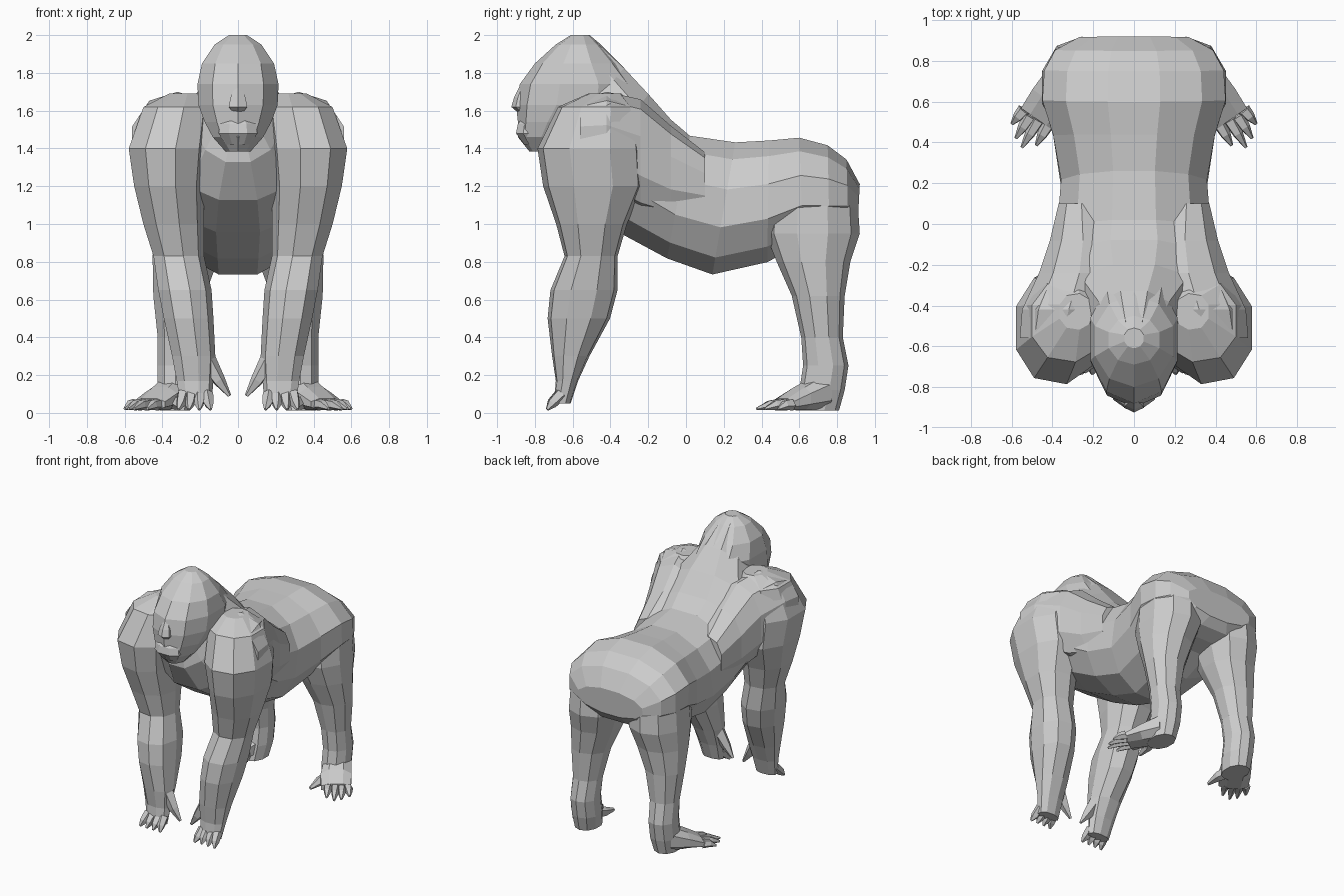
import bpy, bmesh, math
from mathutils import Vector as V


def build(name, shells, n=10, p=0.85, mirror=False):
    """One flat-shaded object from lofted shells; each ring is (centre, half axis u, half axis v)."""
    bm = bmesh.new()
    for rings in shells:
        loops = []
        for c, u, v in rings:
            loop = []
            for i in range(n):
                a = 2 * math.pi * (i + 0.5) / n
                cs, sn = math.cos(a), math.sin(a)
                cs = math.copysign(abs(cs) ** p, cs)
                sn = math.copysign(abs(sn) ** p, sn)
                loop.append(bm.verts.new(V(c) + V(u) * cs + V(v) * sn))
            loops.append(loop)
        for a, b in zip(loops, loops[1:]):
            for i in range(n):
                j = (i + 1) % n
                bm.faces.new((a[i], a[j], b[j], b[i]))
        bm.faces.new(loops[0][::-1])
        bm.faces.new(loops[-1])
    bmesh.ops.recalc_face_normals(bm, faces=bm.faces)
    me = bpy.data.meshes.new(name)
    bm.to_mesh(me)
    bm.free()
    ob = bpy.data.objects.new(name, me)
    bpy.context.collection.objects.link(ob)
    if mirror:
        ob.modifiers.new("mirror", 'MIRROR')
    return ob


def level(z, x0, x1, y0, y1):
    """Horizontal ring from its bounds."""
    return ((x0 + x1) / 2, (y0 + y1) / 2, z), ((x1 - x0) / 2, 0, 0), (0, (y1 - y0) / 2, 0)


def upright(y, x0, x1, z0, z1):
    """Ring facing front from its bounds."""
    return ((x0 + x1) / 2, y, (z0 + z1) / 2), ((x1 - x0) / 2, 0, 0), (0, 0, (z1 - z0) / 2)


def slice_(yt, zt, yb, zb, hw):
    """Body ring between a back point and a belly point, tilted in the side view."""
    return (0, (yt + yb) / 2, (zt + zb) / 2), (hw, 0, 0), (0, (yt - yb) / 2 * 1.04, (zt - zb) / 2 * 1.04)


def digit(pts, radii):
    """Tapered finger or toe along a path."""
    d = (V(pts[-1]) - V(pts[0])).normalized()
    u = d.cross(V((0, 0.3, 1))).normalized()
    v = d.cross(u)
    return [(c, u * r, v * r) for c, r in zip(pts, radii)]


# torso with sloping neck hump, belly and rump
build("torso", [[slice_(*s) for s in (
    (-0.48, 1.965, -0.74, 1.45, 0.15),
    (-0.33, 1.825, -0.74, 1.33, 0.24),
    (-0.20, 1.685, -0.62, 1.13, 0.37),
    (-0.08, 1.55, -0.36, 0.96, 0.42),
    (0.02, 1.465, -0.10, 0.82, 0.39),
    (0.26, 1.43, 0.14, 0.735, 0.37),
    (0.44, 1.44, 0.43, 0.80, 0.41),
    (0.60, 1.455, 0.62, 0.90, 0.465),
    (0.75, 1.415, 0.76, 0.92, 0.455),
    (0.85, 1.34, 0.86, 0.96, 0.40),
    (0.92, 1.21, 0.91, 1.02, 0.28))]], n=12, p=0.95)

# head, narrow crown to chin
build("head", [[level(z, -w, w, a, b) for z, w, a, b in (
    (1.385, 0.07, -0.83, -0.62),
    (1.46, 0.14, -0.89, -0.52),
    (1.54, 0.185, -0.89, -0.42),
    (1.63, 0.22, -0.90, -0.26),
    (1.74, 0.225, -0.88, -0.25),
    (1.85, 0.20, -0.80, -0.35),
    (1.95, 0.13, -0.69, -0.45),
    (2.00, 0.05, -0.61, -0.51))]], n=10, p=0.95)

# nose and lips
build("nose", [[level(z, -w, w, a, -0.82) for z, w, a in (
    (1.59, 0.03, -0.89), (1.62, 0.055, -0.925), (1.67, 0.045, -0.91), (1.72, 0.02, -0.885))]], n=6)
build("muzzle", [[level(z, -w, w, a, -0.75) for z, w, a in (
    (1.42, 0.07, -0.86), (1.48, 0.11, -0.905), (1.53, 0.10, -0.895), (1.56, 0.07, -0.87))]], n=8)

# arm from shoulder to knuckles
build("arm", [[level(*s) for s in (
    (1.69, 0.20, 0.37, -0.52, -0.34),
    (1.62, 0.14, 0.51, -0.68, -0.27),
    (1.40, 0.16, 0.59, -0.79, -0.23),
    (1.20, 0.18, 0.56, -0.76, -0.22),
    (1.00, 0.18, 0.51, -0.69, -0.31),
    (0.83, 0.18, 0.455, -0.645, -0.36),
    (0.65, 0.14, 0.43, -0.72, -0.36),
    (0.50, 0.13, 0.40, -0.735, -0.40),
    (0.30, 0.12, 0.355, -0.71, -0.51),
    (0.17, 0.13, 0.33, -0.69, -0.57),
    (0.05, 0.14, 0.31, -0.70, -0.61))]], n=9, p=0.9, mirror=True)

# shoulder blade running from the upper arm back into the flank
build("shoulder_blade", [[upright(*s) for s in (
    (-0.56, 0.14, 0.57, 1.22, 1.66),
    (-0.42, 0.08, 0.56, 1.16, 1.70),
    (-0.24, 0.06, 0.475, 1.06, 1.66),
    (-0.08, 0.08, 0.42, 1.02, 1.52),
    (0.10, 0.14, 0.375, 1.04, 1.38))]], n=10, p=0.9, mirror=True)

# knuckle-walking fingers and hanging thumb
fingers = [digit([(x, -0.66, 0.10), (x + o / 2, -0.71, 0.05), (x + o, -0.735, 0.018)], (0.035, 0.028, 0.008))
           for x, o in ((0.165, -0.02), (0.205, 0.0), (0.25, 0.01), (0.29, 0.025))]
thumb = digit([(0.16, -0.62, 0.27), (0.10, -0.63, 0.17), (0.045, -0.63, 0.09)], (0.05, 0.035, 0.01))
build("fingers", fingers + [thumb], n=5, p=1, mirror=True)

# hind leg from hip to heel
build("hind_leg", [[level(*s) for s in (
    (1.25, 0.14, 0.36, 0.54, 0.78),
    (1.10, 0.05, 0.45, 0.43, 0.91),
    (0.95, 0.05, 0.46, 0.42, 0.92),
    (0.80, 0.10, 0.46, 0.48, 0.87),
    (0.62, 0.17, 0.455, 0.56, 0.84),
    (0.40, 0.22, 0.43, 0.61, 0.83),
    (0.25, 0.23, 0.43, 0.62, 0.86),
    (0.12, 0.23, 0.43, 0.60, 0.84),
    (0.012, 0.25, 0.42, 0.58, 0.81))]], n=10, p=0.95, mirror=True)

# foot turned outward
build("foot", [[(c, V((0.82, 0.57, 0)) * w, (0, 0, h)) for c, w, h in (
    ((0.34, 0.72, 0.11), 0.10, 0.10),
    ((0.41, 0.60, 0.075), 0.115, 0.065),
    ((0.47, 0.51, 0.045), 0.11, 0.033))]], n=8, mirror=True)

# four splayed toes and the opposed big toe
toes = [digit([(bx, by, 0.045), ((bx + tx) / 2, (by + ty) / 2, 0.042), (tx, ty, 0.022)], (0.034, 0.027, 0.008))
        for bx, by, tx, ty in ((0.54, 0.56, 0.60, 0.49), (0.51, 0.53, 0.58, 0.42),
                               (0.47, 0.51, 0.55, 0.375), (0.42, 0.49, 0.48, 0.385))]
big_toe = digit([(0.36, 0.62, 0.07), (0.32, 0.53, 0.05), (0.31, 0.43, 0.03)], (0.05, 0.035, 0.012))
build("toes", toes + [big_toe], n=5, p=1, mirror=True)
